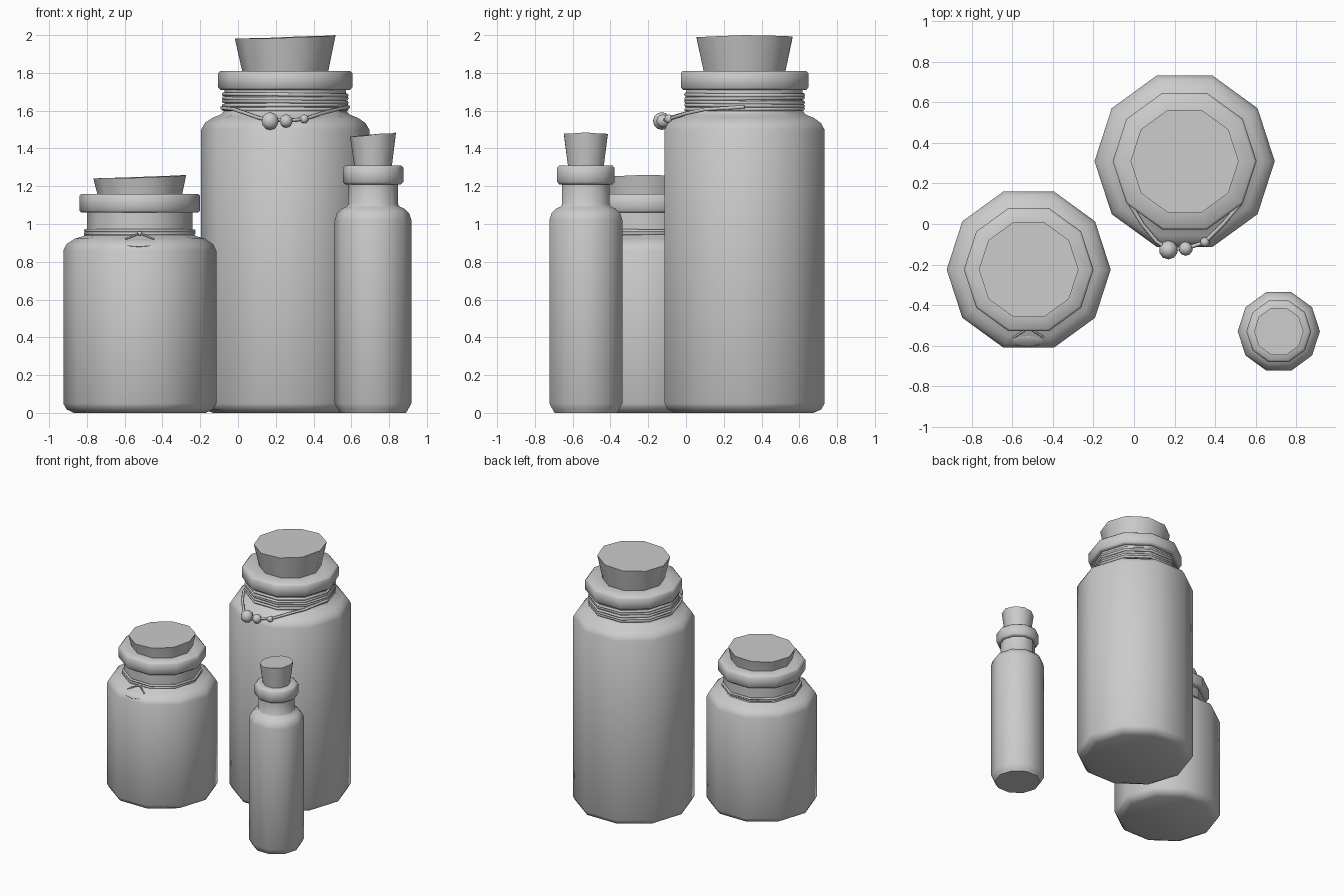
import bpy, bmesh, math, random
from mathutils import Vector

if "Cube" in bpy.data.objects:
    bpy.data.objects.remove(bpy.data.objects["Cube"])

random.seed(4)
SIDES = 10


def finish(bm, name, loc=(0, 0, 0), angle=50):
    bmesh.ops.recalc_face_normals(bm, faces=bm.faces)
    me = bpy.data.meshes.new(name)
    bm.to_mesh(me)
    bm.free()
    ob = bpy.data.objects.new(name, me)
    bpy.context.collection.objects.link(ob)
    ob.location = loc
    bpy.ops.object.select_all(action='DESELECT')
    ob.select_set(True)
    bpy.context.view_layer.objects.active = ob
    bpy.ops.object.shade_smooth_by_angle(angle=math.radians(angle))
    return ob


def lathe(profile, top_jitter=None):
    """Ten-sided turned solid, capped at both ends."""
    bm = bmesh.new()
    rings = []
    for r, z in profile:
        rings.append([bm.verts.new((r * math.cos(2 * math.pi * i / SIDES),
                                    r * math.sin(2 * math.pi * i / SIDES), z))
                      for i in range(SIDES)])
    for a, b in zip(rings, rings[1:]):
        for i in range(SIDES):
            j = (i + 1) % SIDES
            bm.faces.new((a[i], a[j], b[j], b[i]))
    bm.faces.new(rings[0])
    bm.faces.new(rings[-1])
    if top_jitter:
        for v in rings[-1]:
            v.co.z -= top_jitter(v.co)
    return bm


def jar(name, x, y, r, shoulder, neck_r, lip_r, lip_z, cork_r0, cork_r1, cork_z):
    """Bottle body with beveled base, shoulder, neck, lip and a recessed mouth."""
    lip_top = lip_z + 0.1
    b = 0.012
    mouth = cork_r0 - 0.002
    profile = [(r * 0.86, 0), (r - 0.018, 0.018), (r, 0.05)] + shoulder + [
        (neck_r, lip_z), (lip_r - b, lip_z), (lip_r, lip_z + b),
        (lip_r, lip_top - b), (lip_r - b, lip_top),
        (mouth, lip_top), (mouth - 0.015, lip_top - 0.1)]
    finish(lathe(profile), name + "_bottle", (x, y, 0))

    # tapered cork with an uneven cut top
    def uneven(co):
        tilt = 0.009 * (1 - co.x / cork_r1)
        return 0 if co.x > 0.99 * cork_r1 else tilt + random.uniform(0, 0.006)
    s = cork_r0 - (cork_r1 - cork_r0) * 0.3
    finish(lathe([(s, lip_top - 0.05), (cork_r0, lip_top), (cork_r1, cork_z)], uneven),
           name + "_cork", (x, y, 0))


def twine(name, x, y, r, heights, thick):
    """Stack of slightly tilted ten-sided loops around a neck."""
    for k, z in enumerate(heights):
        bpy.ops.mesh.primitive_torus_add(
            major_segments=SIDES, minor_segments=6, major_radius=r - thick,
            minor_radius=thick, location=(x, y, z),
            rotation=(random.uniform(-.012, .012), random.uniform(-.012, .012), 0))
        bpy.context.object.name = f"{name}_twine_{k + 1}"
        bpy.ops.object.shade_smooth()


def cord(name, points, radius):
    cu = bpy.data.curves.new(name, 'CURVE')
    cu.dimensions = '3D'
    cu.bevel_depth = radius
    cu.bevel_resolution = 1
    cu.use_fill_caps = True
    sp = cu.splines.new('POLY')
    sp.points.add(len(points) - 1)
    for p, co in zip(sp.points, points):
        p.co = (*co, 1)
    ob = bpy.data.objects.new(name, cu)
    bpy.context.collection.objects.link(ob)


def ball(name, loc, scale, tilt=0.0):
    bpy.ops.mesh.primitive_uv_sphere_add(segments=10, ring_count=6, radius=1,
                                         location=loc, rotation=(tilt, 0, 0))
    ob = bpy.context.object
    ob.name = name
    ob.scale = scale
    bpy.ops.object.shade_smooth()


# three jars with corks
jar("tall", 0.25, 0.31, 0.445,
    [(0.445, 1.5), (0.425, 1.535), (0.385, 1.562), (0.34, 1.58), (0.322, 1.6)],
    0.322, 0.355, 1.71, 0.228, 0.267, 2.0)
jar("wide", -0.52, -0.225, 0.405,
    [(0.405, 0.86), (0.388, 0.893), (0.345, 0.922), (0.3, 0.935), (0.28, 0.95)],
    0.28, 0.32, 1.06, 0.225, 0.246, 1.26)
jar("slim", 0.715, -0.53, 0.203,
    [(0.203, 1.02), (0.192, 1.055), (0.165, 1.082), (0.14, 1.092), (0.132, 1.105)],
    0.132, 0.16, 1.21, 0.1, 0.122, 1.485)

# twine wound round the two larger necks
twine("tall", 0.25, 0.31, 0.336, [1.608, 1.627, 1.646, 1.665, 1.684], 0.011)
twine("wide", -0.52, -0.225, 0.296, [0.937, 0.951, 0.965], 0.009)

# beaded cord hanging on the tall jar
cord("bead_cord", [(-0.085, 0.31, 1.615), (-0.02, 0.1, 1.607), (0.04, 0.0, 1.587),
                   (0.11, -0.085, 1.562), (0.17, -0.125, 1.55), (0.26, -0.12, 1.548),
                   (0.35, -0.09, 1.556), (0.44, 0.0, 1.585), (0.525, 0.1, 1.607),
                   (0.585, 0.31, 1.62)], 0.01)
for i, (loc, r) in enumerate([((0.17, -0.128, 1.545), 0.047),
                              ((0.255, -0.122, 1.545), 0.035),
                              ((0.35, -0.09, 1.556), 0.024)]):
    ball(f"bead_{i + 1}", loc, (r, r, r))

# leaf-shaped tag and its ties on the wide jar's shoulder
ball("leaf_tag", (-0.525, -0.578, 0.9), (0.085, 0.036, 0.01), math.radians(35))
ball("knot", (-0.52, -0.512, 0.95), (0.014, 0.012, 0.012))
for side in (-1, 1):
    cord("tie_left" if side < 0 else "tie_right",
         [(-0.52, -0.512, 0.95), (-0.52 + side * 0.035, -0.535, 0.937),
          (-0.52 + side * 0.075, -0.56, 0.92)], 0.005)
